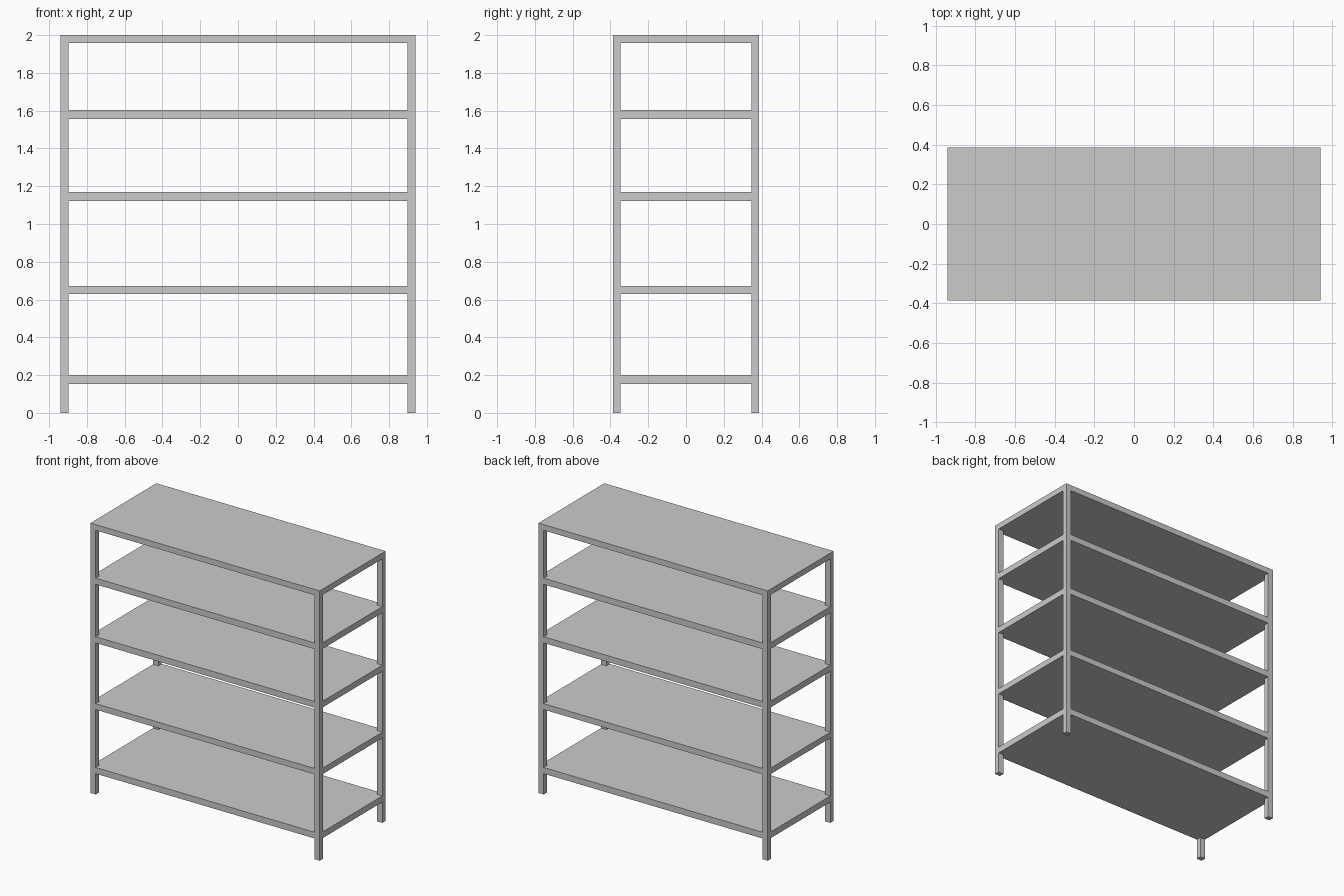
import bpy, bmesh

if "Cube" in bpy.data.objects:
    bpy.data.objects.remove(bpy.data.objects["Cube"])

HX, HY = 0.94, 0.386        # half width and half depth
LX, LY = 0.043, 0.038       # leg thickness
HEIGHT = 2.0


def prism(name, outline, z0, z1):
    """Extrude a closed outline (counter-clockwise) from z0 to z1."""
    bm = bmesh.new()
    face = bm.faces.new([bm.verts.new((x, y, z0)) for x, y in outline])
    top = bmesh.ops.extrude_face_region(bm, geom=[face])["geom"]
    verts = [v for v in top if isinstance(v, bmesh.types.BMVert)]
    bmesh.ops.translate(bm, verts=verts, vec=(0, 0, z1 - z0))
    bmesh.ops.recalc_face_normals(bm, faces=bm.faces)
    mesh = bpy.data.meshes.new(name)
    bm.to_mesh(mesh)
    bm.free()
    obj = bpy.data.objects.new(name, mesh)
    bpy.context.collection.objects.link(obj)
    return obj


# Four square-tube corner legs
ix, iy = HX - LX, HY - LY
for side, sx in (("left", -1), ("right", 1)):
    for end, sy in (("front", -1), ("back", 1)):
        xs = sorted((sx * ix, sx * HX))
        ys = sorted((sy * iy, sy * HY))
        prism(f"{end}_{side}_leg",
              [(xs[0], ys[0]), (xs[1], ys[0]), (xs[1], ys[1]), (xs[0], ys[1])],
              0, HEIGHT)

# Shelves flush with the legs, corners notched around them
notched = [(-ix, -HY), (ix, -HY), (ix, -iy), (HX, -iy),
           (HX, iy), (ix, iy), (ix, HY), (-ix, HY),
           (-ix, iy), (-HX, iy), (-HX, -iy), (-ix, -iy)]
levels = [(0.154, 0.2), (0.629, 0.673), (1.123, 1.169), (1.557, 1.603), (1.957, HEIGHT)]
for i, (z0, z1) in enumerate(levels, 1):
    prism(f"shelf_{i}", notched, z0, z1)
